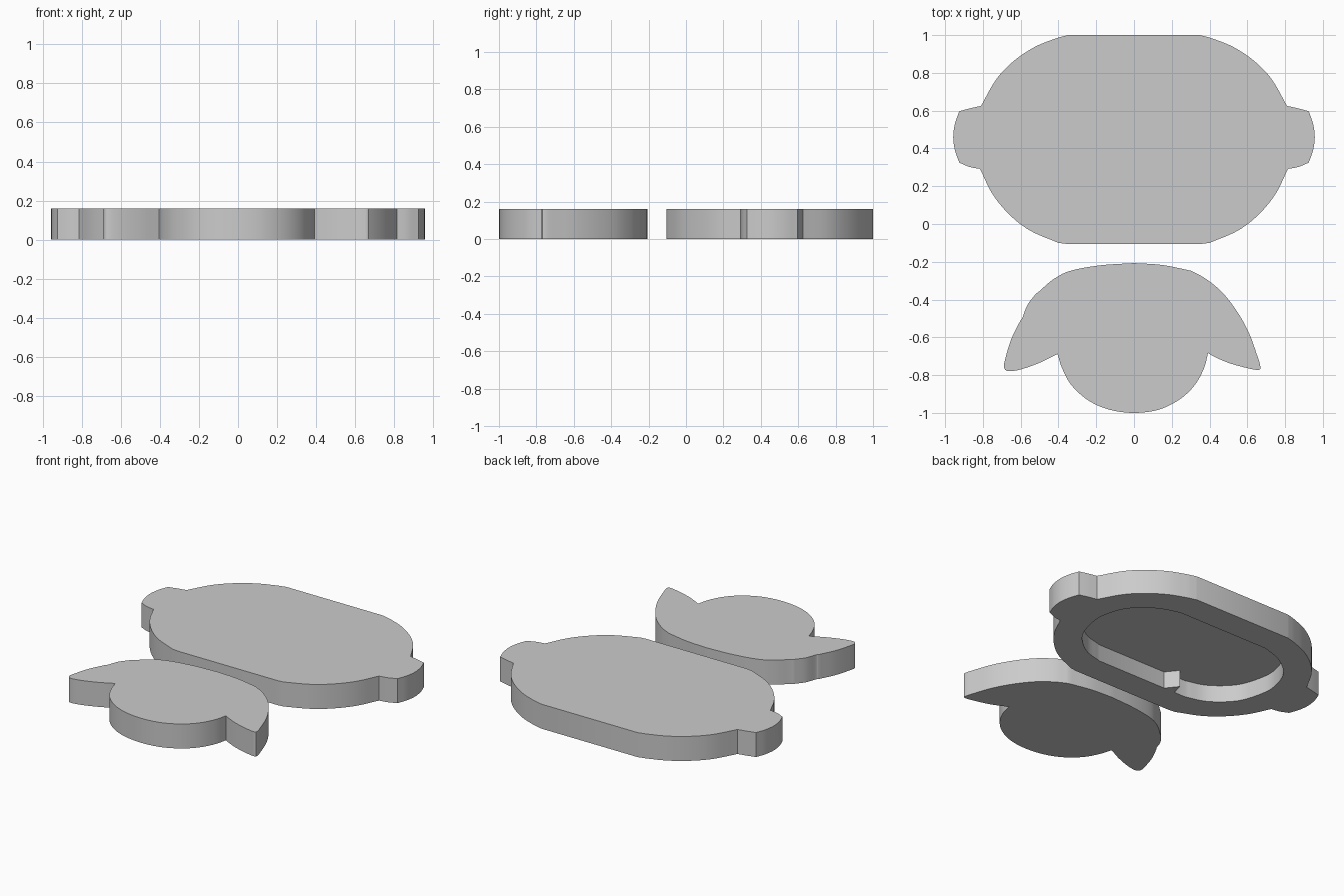
import bpy, bmesh, math
from mathutils import Vector

if "Cube" in bpy.data.objects:
    bpy.data.objects.remove(bpy.data.objects["Cube"])

THICK = 0.16


def spline(pts, steps=6):
    """Smooth curve through 2D points (open span, end point included)."""
    p = [Vector(q) for q in pts]
    p = [2 * p[0] - p[1]] + p + [2 * p[-1] - p[-2]]
    out = []
    for a, b, c, d in zip(p, p[1:], p[2:], p[3:]):
        for i in range(steps):
            t = i / steps
            out.append(0.5 * (2 * b + (c - a) * t + (2 * a - 5 * b + 4 * c - d) * t * t
                              + (3 * b - a - 3 * c + d) * t ** 3))
    return out + [p[-2]]


def outline(spans):
    """Join smooth spans, keeping a corner between each pair."""
    pts = []
    for s in spans:
        for q in (spline(s) if len(s) > 2 else [Vector(v) for v in s]):
            if not pts or (q - pts[-1]).length > 1e-4:
                pts.append(q)
    if (pts[0] - pts[-1]).length < 1e-4:
        pts.pop()
    return pts


def mirror(spans):
    return [[(-x, y) for x, y in reversed(s)] for s in reversed(spans)]


def plate(name, pts, z0, z1):
    bm = bmesh.new()
    face = bm.faces.new([bm.verts.new((x, y, z0)) for x, y in pts])
    top = bmesh.ops.extrude_face_region(bm, geom=[face])["geom"]
    bmesh.ops.translate(bm, vec=(0, 0, z1 - z0),
                        verts=[v for v in top if isinstance(v, bmesh.types.BMVert)])
    bmesh.ops.recalc_face_normals(bm, faces=bm.faces)
    me = bpy.data.meshes.new(name)
    bm.to_mesh(me)
    bm.free()
    ob = bpy.data.objects.new(name, me)
    bpy.context.collection.objects.link(ob)
    return ob


def smooth(ob):
    bpy.ops.object.select_all(action='DESELECT')
    ob.select_set(True)
    bpy.context.view_layer.objects.active = ob
    bpy.ops.object.shade_smooth_by_angle(angle=math.radians(25))


# Large plate: rounded body with a tab on each side
half = [
    [(.35, 1), (.42, .98), (.53, .935), (.64, .86), (.73, .765), (.81, .625)],
    [(.81, .625), (.87, .612), (.925, .597)],
    [(.925, .597), (.948, .53), (.957, .46), (.948, .39), (.925, .325)],
    [(.925, .325), (.87, .302), (.815, .292)],
    [(.815, .292), (.75, .16), (.66, .05), (.55, -.035), (.40, -.10)],
    [(.40, -.10), (.36, -.105)],
]
body = plate("large_plate", outline(half + mirror(half)), 0, THICK)

# Pocket in the underside, with a small tooth in its front wall
right = [(.33, .82), (.47, .77), (.60, .66), (.655, .52), (.655, .40),
         (.60, .24), (.47, .12), (.33, .075)]
pocket = outline([right, [(-.17, .075), (-.23, .15)], [(-.25, .075), (-.33, .075)],
                  mirror([right])[0]])
cutter = plate("pocket_cutter", pocket, -0.1, 0.11)
cutter.hide_render = True
mod = body.modifiers.new("pocket", 'BOOLEAN')
mod.operation = 'DIFFERENCE'
mod.solver = 'EXACT'
mod.object = cutter
bpy.context.view_layer.objects.active = body
bpy.ops.object.modifier_apply(modifier=mod.name)
bpy.data.objects.remove(cutter)
smooth(body)

# Small plate: round lower disc under a cap with two drooping flaps
small = plate("small_plate", outline([
    [(0, -.207), (.15, -.217), (.30, -.247)],
    [(.30, -.247), (.38, -.29), (.47, -.365), (.55, -.47), (.61, -.58), (.65, -.69),
     (.668, -.75), (.66, -.772), (.60, -.763), (.50, -.735), (.42, -.70), (.392, -.683)],
    [(.392, -.683), (.37, -.765), (.32, -.855), (.24, -.93), (.13, -.983), (0, -1),
     (-.13, -.983), (-.24, -.935), (-.33, -.855), (-.38, -.765), (-.405, -.688)],
    [(-.405, -.688), (-.50, -.735), (-.60, -.77), (-.665, -.779), (-.688, -.76),
     (-.682, -.715), (-.65, -.61), (-.60, -.508)],
    [(-.60, -.508), (-.59, -.495), (-.565, -.43), (-.52, -.37)],
    [(-.52, -.37), (-.50, -.355), (-.43, -.295), (-.34, -.249), (-.18, -.219), (0, -.207)],
]), 0, THICK)
smooth(small)
